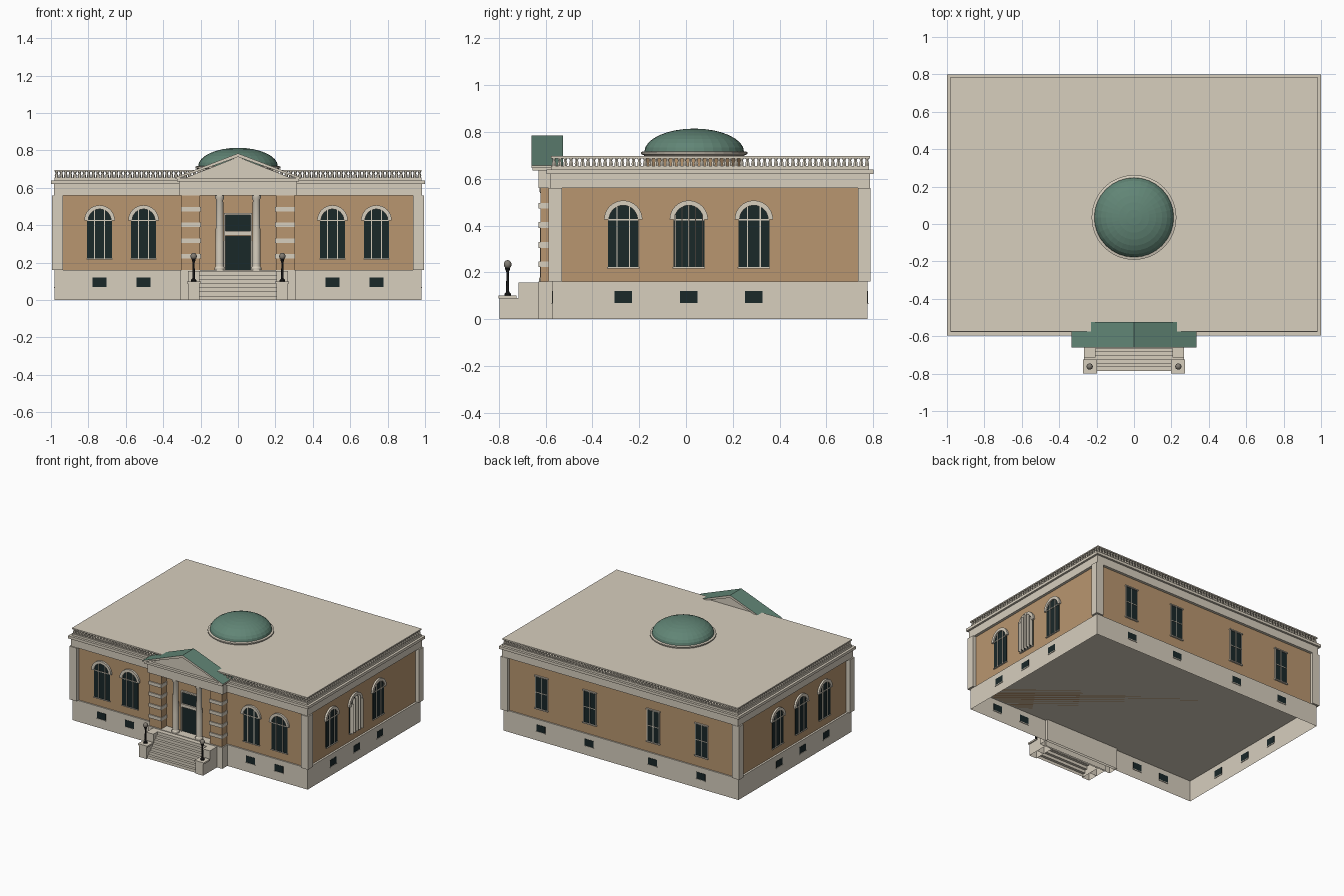
import bpy, bmesh
from math import pi, sin, cos
from mathutils import Matrix, Vector

if "Cube" in bpy.data.objects:
    bpy.data.objects.remove(bpy.data.objects["Cube"], do_unlink=True)


def material(name, rgb):
    m = bpy.data.materials.new(name)
    m.use_nodes = True
    m.diffuse_color = (*rgb, 1)
    m.node_tree.nodes["Principled BSDF"].inputs["Base Color"].default_value = (*rgb, 1)
    return m


STONE = material("limestone", (0.68, 0.62, 0.515))
BRICK = material("tan brick", (0.485, 0.307, 0.16))
GREEN = material("copper green", (0.12, 0.235, 0.18))
GLASS = material("dark glass", (0.010, 0.021, 0.022))
IRON = material("black iron", (0.01, 0.01, 0.01))
GLOBE = material("lamp globe", (0.22, 0.20, 0.17))

parts = {}  # name -> (bmesh, material)


def part(name, mat):
    return parts.setdefault(name, (bmesh.new(), mat))[0]


def prism(bm, pts, d0, d1, frame):
    """Extrude a (u, height) outline from depth d0 to d1 along a facade frame."""
    a = [bm.verts.new(frame @ Vector((u, v, d0))) for u, v in pts]
    b = [bm.verts.new(frame @ Vector((u, v, d1))) for u, v in pts]
    faces = [bm.faces.new(a[::-1]), bm.faces.new(b)]
    n = len(pts)
    for i in range(n):
        j = (i + 1) % n
        faces.append(bm.faces.new((a[i], a[j], b[j], b[i])))
    return faces


def rect(u0, u1, v0, v1):
    return [(u0, v0), (u1, v0), (u1, v1), (u0, v1)]


def arc(u, v, r, n=16):
    return [(u + r * cos(pi * i / n), v + r * sin(pi * i / n)) for i in range(n + 1)]


def lathe(bm, profile, x, y, segs):
    """Revolve an (r, z) profile about a vertical axis; ends are capped."""
    rings = []
    for r, z in profile:
        rings.append([bm.verts.new((x + r * cos(2 * pi * i / segs),
                                    y + r * sin(2 * pi * i / segs), z)) for i in range(segs)])
    for lo, hi in zip(rings, rings[1:]):
        for i in range(segs):
            j = (i + 1) % segs
            bm.faces.new((lo[i], lo[j], hi[j], hi[i]))
    bm.faces.new(rings[0][::-1])
    bm.faces.new(rings[-1])


def facade(nx, ny, dist):
    """Frame with u along the wall, v up and d outward from the wall plane."""
    n, up = Vector((nx, ny, 0)), Vector((0, 0, 1))
    m = Matrix((up.cross(n), up, n)).transposed().to_4x4()
    m.translation = n * dist
    return m


PLAN = facade(0, -1, 0)
PROFILE = facade(1, 0, 0)


def box(bm, x0, x1, y0, y1, z0, z1):
    prism(bm, rect(x0, x1, z0, z1), -y1, -y0, PLAN)


# Main block: plinth, walls, corner piers, entablature
box(part("plinth", STONE), -.98, .98, -.57, .775, 0, .16)
box(part("walls", BRICK), -.965, .965, -.56, .765, .16, .56)
bm = part("corner_piers", STONE)
for s in (-1, 1):
    for y0, y1 in ((-.588, -.53), (.735, .788)):
        box(bm, min(s * .935, s * .995), max(s * .935, s * .995), y0, y1, .16, .56)
bm = part("entablature", STONE)
for out, z0, z1 in ((.985, .56, .62), (1.0, .62, .64), (.982, .64, .655)):
    e = out - .985
    box(bm, -out, out, -.58 - e, .785 + e, z0, z1)

# Balustrade carrying the flat roof slab
box(part("roof_slab", STONE), -.982, .982, -.576, .785, .687, .696)
bm = part("balusters", STONE)
BAL = [(.009, .655), (.01, .666), (.006, .677), (.009, .687)]
NX, NY = 80, 56
for i in range(NX):
    x = -.97 + 1.94 * i / (NX - 1)
    for y in (-.564, .773):
        lathe(bm, BAL, x, y, 6)
for i in range(1, NY - 1):
    y = -.564 + 1.337 * i / (NY - 1)
    for x in (-.97, .97):
        lathe(bm, BAL, x, y, 6)

# Dome on a drum
DY = .035
lathe(part("dome_drum", BRICK), [(.208, .65), (.208, .69)], 0, DY, 32)
lathe(part("dome_ring", STONE), [(.215, .69), (.215, .7), (.227, .705), (.227, .714), (.215, .717)], 0, DY, 32)
lathe(part("dome", GREEN), [(.213 * cos(t * pi / 16), .715 + .099 * sin(t * pi / 16))
                            for t in range(8)] + [(.004, .814)], 0, DY, 32)


# Windows
def arched_window(f, u, bars=(-.027, .027), fin=.009):
    r, spring, sill = .066, .425, .222
    prism(part("arched_glass", GLASS), [(u - r, sill), (u + r, sill)] + arc(u, spring, r), -.01, .004, f)
    prism(part("window_arches", STONE), arc(u, spring, .082) + arc(u, spring, .061)[::-1], -.01, .014, f)
    bm = part("window_bars", STONE)
    for k in bars:
        top = spring + (.062 ** 2 - k ** 2) ** .5
        prism(bm, rect(u + k - .0025, u + k + .0025, sill, top), -.005, fin, f)
    prism(bm, rect(u - r, u + r, spring - .003, spring + .002), -.005, .009, f)
    prism(part("window_sills", STONE), rect(u - .069, u + .069, sill - .005, sill), -.01, .01, f)


def square_window(f, u):
    w, z0, z1 = .05, .242, .478
    prism(part("rear_glass", GLASS), rect(u - w, u + w, z0, z1), -.01, .004, f)
    bm = part("rear_window_bars", STONE)
    for k in (-w, 0, w):
        prism(bm, rect(u + k - .0025, u + k + .0025, z0, z1), -.005, .007, f)
    z = (z0 + z1) / 2
    prism(bm, rect(u - w, u + w, z - .0025, z + .0025), -.005, .007, f)
    bm = part("rear_sills_and_heads", STONE)
    for z in (z0 - .008, z1):
        prism(bm, rect(u - .057, u + .057, z, z + .008), -.01, .012, f)


def basement_window(f, u):
    prism(part("basement_glass", GLASS), rect(u - .037, u + .037, .07, .12), -.005, .002, f)
    prism(part("basement_sills", STONE), rect(u - .039, u + .039, .064, .07), -.005, .005, f)


FRONT, BACK = (-.74, -.505, .505, .74), (-.667, -.265, .265, .667)
SIDES = (-.268, .012, .29)
for nx, ny, wall, base, us, style in (
        (0, -1, .56, .57, FRONT, arched_window),
        (0, 1, .765, .775, BACK, square_window),
        (1, 0, .965, .98, SIDES, arched_window),
        (-1, 0, .965, .98, [-u for u in SIDES], arched_window)):
    for u in us:
        # The middle window on the left side has deep fins
        if nx == 1 and u == SIDES[1]:
            arched_window(facade(nx, ny, wall), u, (-.058, -.029, 0, .029, .058), .03)
        else:
            style(facade(nx, ny, wall), u)
        basement_window(facade(nx, ny, base), u)

# Portico: base, banded piers, entablature, columns
box(part("portico_base", STONE), -.31, .31, -.63, -.55, 0, .16)
box(part("portico_entablature", STONE), -.315, .315, -.63, -.55, .56, .64)
for s in (-1, 1):
    x0, x1 = sorted((s * .203, s * .302))
    box(part("portico_piers", BRICK), x0, x1, -.622, -.55, .16, .56)
    for z in (.222, .305, .39, .472):
        box(part("pier_bands", STONE), x0 - .004, x1 + .004, -.63, -.55, z, z + .025)
    lathe(part("columns", STONE), [(.027, .16), (.027, .172), (.022, .18), (.022, .3), (.019, .535),
                                   (.024, .545), (.024, .56)], s * .098, -.602, 20)

# Pediment: tympanum and gable roof with green top faces
prism(part("tympanum", STONE), [(-.315, .64), (.315, .64), (0, .765)], .54, .635, PLAN)
box(part("pediment_cornice", STONE), -.325, .325, -.655, -.53, .635, .652)
for f in prism(part("pediment_roof", STONE),
               [(-.335, .645), (0, .765), (.335, .645), (.335, .656), (0, .784), (-.335, .656)],
               .525, .66, PLAN):
    f.normal_update()
    c = f.calc_center_median()
    if abs(f.normal.y) < .5 and abs(f.normal.z) > .5 and c.z > .715:
        f.material_index = 1

# Door with transom
door = facade(0, -1, .56)
for z0, z1 in ((.16, .342), (.37, .455)):
    prism(part("door_glass", GLASS), rect(-.07, .07, z0, z1), -.01, .005, door)
bm = part("door_frame", STONE)
for u0, u1, z0, z1 in ((-.076, -.068, .16, .463), (.068, .076, .16, .463),
                       (-.076, .076, .345, .368), (-.076, .076, .455, .465)):
    prism(bm, rect(u0, u1, z0, z1), -.01, .014, door)

# Steps, cheek walls and lamp pedestals
STEPS, RISE = 7, .156 / 7
outline = [(-.62, 0), (-.785, 0)]
for i in range(STEPS):
    y = -.785 + i * .02
    outline += [(y, (i + 1) * RISE), (y + .02, (i + 1) * RISE)]
outline.append((-.62, STEPS * RISE))
prism(part("steps", STONE), outline, -.205, .205, PROFILE)
for s in (-1, 1):
    x0, x1 = sorted((s * .205, s * .266))
    bm = part("cheek_walls", STONE)
    box(bm, x0, x1, -.715, -.62, 0, .156)
    box(bm, x0, x1, -.796, -.715, 0, .09)
    box(part("pedestal_caps", STONE), x0 - .008, x1 + .008, -.80, -.725, .088, .1)
    lathe(part("lamp_posts", IRON), [(.014, .1), (.014, .108), (.007, .115), (.005, .2), (.011, .215), (.009, .222)],
          s * .237, -.762, 12)
    lathe(part("lamp_globes", GLOBE), [(.016 * sin(t * pi / 10) + .001, .234 - .018 * cos(t * pi / 10))
                                       for t in range(11)], s * .237, -.762, 14)

# Turn every part into an object; the ground-level shells are open underneath
for name, (bm, mat) in parts.items():
    bmesh.ops.recalc_face_normals(bm, faces=bm.faces)
    ground = [f for f in bm.faces if all(v.co.z < .0001 for v in f.verts)]
    bmesh.ops.delete(bm, geom=ground, context='FACES')
    mesh = bpy.data.meshes.new(name)
    bm.to_mesh(mesh)
    bm.free()
    mesh.materials.append(mat)
    if name == "pediment_roof":
        mesh.materials.append(GREEN)
    ob = bpy.data.objects.new(name, mesh)
    bpy.context.collection.objects.link(ob)
    if name in ("columns", "lamp_posts", "lamp_globes"):
        bpy.ops.object.select_all(action='DESELECT')
        ob.select_set(True)
        bpy.context.view_layer.objects.active = ob
        bpy.ops.object.shade_smooth_by_angle()
